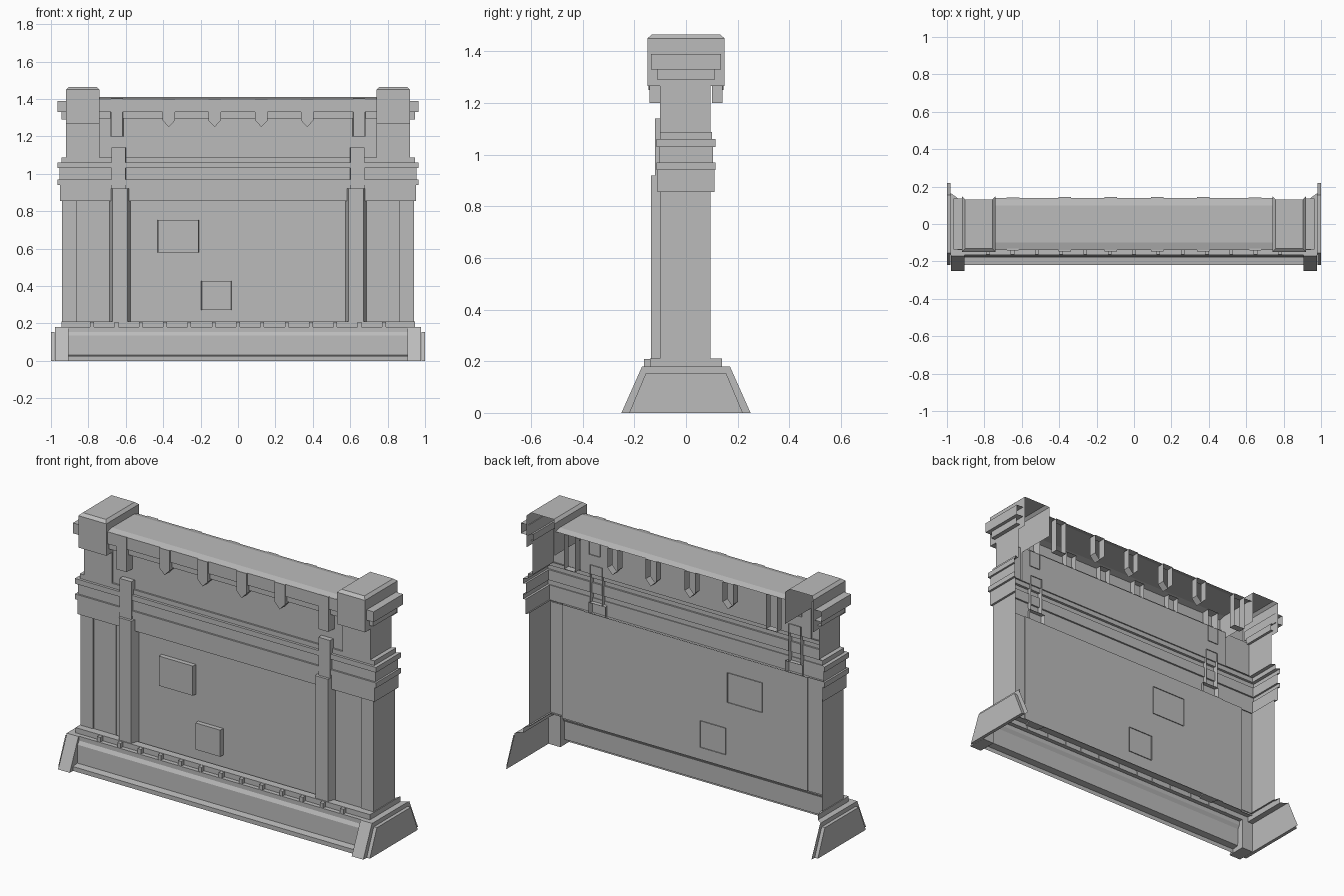
import bpy

cube = bpy.data.objects.get("Cube")
if cube:
    bpy.data.objects.remove(cube, do_unlink=True)

stone = bpy.data.materials.new("grey stone")
stone.use_nodes = True
GREY = (0.5, 0.5, 0.5, 1)
stone.diffuse_color = GREY
stone.node_tree.nodes["Principled BSDF"].inputs["Base Color"].default_value = GREY


def loft(name, rings, closed=False, first=False, last=False):
    """Join successive point rings with quads, optionally capping the ends."""
    n = len(rings[0])
    verts = [p for ring in rings for p in ring]
    faces = []
    for j in range(len(rings) - 1):
        a, b = j * n, (j + 1) * n
        for i in range(n if closed else n - 1):
            k = (i + 1) % n
            faces.append((a + i, a + k, b + k, b + i))
    if first:
        faces.append(tuple(reversed(range(n))))
    if last:
        faces.append(tuple(range(len(verts) - n, len(verts))))
    mesh = bpy.data.meshes.new(name)
    mesh.from_pydata(verts, [], faces)
    mesh.materials.append(stone)
    obj = bpy.data.objects.new(name, mesh)
    bpy.context.collection.objects.link(obj)
    return obj


def shell(name, profile, cx=0, top=False):
    """Open-backed U-shaped shell from (z, half width, half depth) steps."""
    rings = [[(cx - w, d, z), (cx - w, -d, z), (cx + w, -d, z), (cx + w, d, z)]
             for z, w, d in profile]
    loft(name, rings, last=top)


def moulding(name, profile, half):
    """Sheet extruded along x from a (y, z) profile."""
    loft(name, [[(-half, y, z), (half, y, z)] for y, z in profile])


def wall(name, half_plan, z0, z1):
    """Upright sheet over a mirrored (x, y) plan."""
    plan = [(-x, y) for x, y in half_plan] + list(reversed(half_plan))
    loft(name, [[(x, y, z) for x, y in plan] for z in (z0, z1)])


def block(name, outline, back, front, taper=0, cx=0, cap=True):
    """Open-backed block from an (x, z) outline; its front narrows by taper."""
    rings = [[(cx + x, back, z) for x, z in outline],
             [(cx + x * (1 - taper), front, z) for x, z in outline]]
    loft(name, rings, closed=True, last=cap)


def rect(half, z0, z1):
    return [(-half, z0), (half, z0), (half, z1), (-half, z1)]


# Base: stepped front, top step, sloping corner blocks and raised end plates
moulding("base_front", [(-.22, 0), (-.22, .025), (-.18, .03), (-.177, .135),
                        (-.165, .155), (-.165, .18)], .905)
shell("base_step", [(.18, .98, .165), (.18, .945, .14), (.21, .945, .14), (.21, .93, .095)])
corner = [(-.14, .18), (-.17, .18), (-.25, 0), (-.14, 0)]
outer_end = [(.17, .18), (-.17, .18), (-.25, 0), (.25, 0)]
inner_end = [(.155, .155), (-.155, .155), (-.22, 0), (.22, 0)]
for side, s in (("right", -1), ("left", 1)):
    xs = sorted((s * .905, s * .979))
    loft("base_corner_" + side, [[(x, y, z) for y, z in corner] for x in xs],
         closed=True, first=True, last=True)
    loft("base_end_" + side, [[(s * .98, y, z) for y, z in outer_end[::s]]], last=True)
    loft("base_end_plate_" + side,
         [[(x, y, z) for y, z in inner_end[::s]] for x in (s * .98, s * 1.0)],
         closed=True, last=True)

# Row of small teeth on the base
for i in range(-6, 7):
    block("base_tooth", rect(.01, .18, .208), -.138, -.163, cx=i * .13)

# Main wall with corner posts and shallow recessed panels
wall("main_wall", [(.94, .095), (.94, -.1), (.86, -.1), (.86, -.09),
                   (.72, -.09), (.72, -.085)], .2, .86)

# Cornice wrapping the front and both ends
shell("cornice", [(.855, .94, .095), (.855, .953, .11), (.94, .953, .11),
                  (.94, .966, .115), (.97, .966, .115), (.97, .955, .105),
                  (1.03, .955, .105), (1.03, .966, .115), (1.06, .966, .115),
                  (1.06, .945, .1), (1.087, .945, .1), (1.087, .92, .09)])

# Upper wall with end posts
wall("upper_wall", [(.92, .095), (.92, -.1), (.74, -.1), (.74, -.09)], 1.085, 1.3)

# Parapet and roof slab
moulding("parapet", [(-.09, 1.295), (-.125, 1.295), (-.125, 1.33), (-.138, 1.33),
                     (-.138, 1.4), (-.1, 1.41), (.1, 1.41), (.138, 1.4)], .74)

# Pointed brackets, repeated as hollow ones behind
shield = [(0, 1.25), (.033, 1.285), (.033, 1.4), (-.033, 1.4), (-.033, 1.285)]
for x in (-.37, -.125, .125, .37):
    block("pointed_bracket", shield, -.1, -.146, cx=x)
    block("rear_bracket", shield, .145, .1, cx=x, cap=False)

for side, s in (("right", -1), ("left", 1)):
    # Long brackets
    block("long_bracket_" + side, rect(.035, 1.2, 1.402), -.085, -.142, .1, s * .648)
    block("rear_long_bracket_" + side, rect(.035, 1.2, 1.402), .142, .1, 0, s * .648, False)
    # Pilasters
    block("pilaster_" + side, rect(.055, .2, .92), -.085, -.135, .28, s * .631)
    block("upper_pilaster_" + side, rect(.039, .92, 1.14), -.085, -.12, .05, s * .638)
    # Turret with bevelled cap and stepped ear
    shell("turret_" + side, [(1.265, .09, .1), (1.265, .09, .15), (1.45, .09, .15),
                             (1.465, .074, .132)], s * .83, True)
    block("ear_upper_" + side, rect(.025, 1.33, 1.39), .135, -.135, 0, s * .94)
    block("ear_lower_" + side, rect(.02, 1.29, 1.33), .11, -.11, 0, s * .925)

# Raised wall stones
block("upper_stone", rect(.112, .58, .752), -.08, -.112, .04, -.32)
block("lower_stone", rect(.082, .273, .427), -.08, -.112, .04, -.115)
